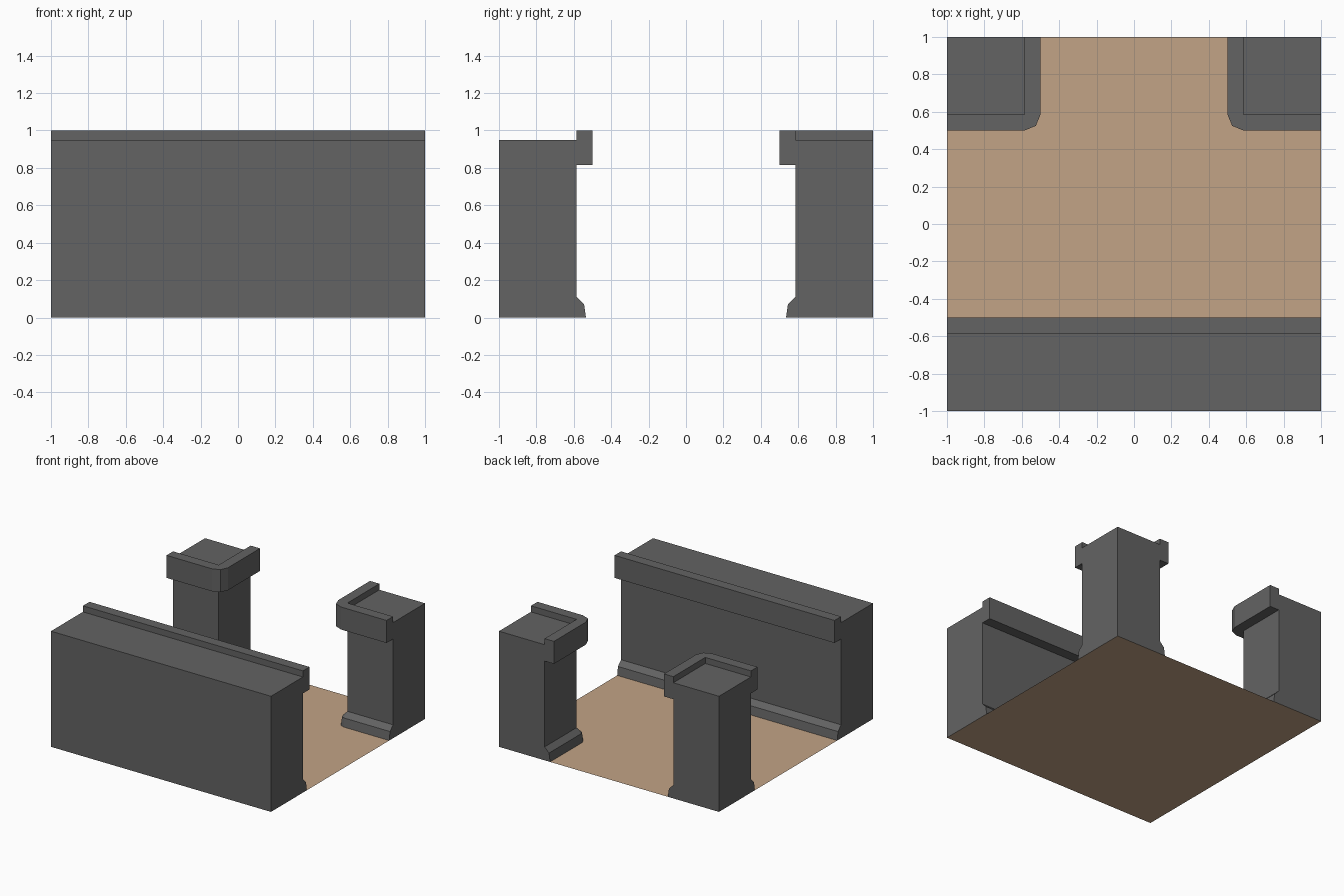
import bpy, bmesh
from mathutils import Vector

if "Cube" in bpy.data.objects:
    bpy.data.objects.remove(bpy.data.objects["Cube"])

# Wall face cross-section: (distance out from the core, height), top to bottom
PROFILE = [(0, .95), (0, 1), (.085, 1), (.085, .815), (0, .815),
           (0, .11), (.04, .07), (.05, 0)]
CORE = .585


def material(name, rgb):
    m = bpy.data.materials.new(name)
    m.diffuse_color = (*rgb, 1)
    m.use_nodes = True
    m.node_tree.nodes["Principled BSDF"].inputs["Base Color"].default_value = m.diffuse_color
    return m


STONE = material("dark_stone", (.125, .125, .125))
EARTH = material("tan_floor", (.54, .37, .24))


def finish(bm, name, mat):
    bmesh.ops.remove_doubles(bm, verts=bm.verts, dist=1e-4)
    bmesh.ops.recalc_face_normals(bm, faces=bm.faces)
    me = bpy.data.meshes.new(name)
    bm.to_mesh(me)
    bm.free()
    me.materials.append(mat)
    bpy.context.collection.objects.link(bpy.data.objects.new(name, me))


def trimmed_block(name, stations, backs):
    """Sweep PROFILE along (position, normal) stations and close the block
    through the back corners, listed from path end to path start."""
    bm = bmesh.new()

    def face(points):
        bm.faces.new([bm.verts.new(p) for p in points])

    rings = []
    for (x, y), n in stations:
        n = Vector(n).normalized()
        rings.append([(x + n.x * d, y + n.y * d, z) for d, z in PROFILE])
    # Moulded face; quads that meet at the corner pivot become triangles
    for a, b in zip(rings, rings[1:]):
        for i in range(len(PROFILE) - 1):
            quad = list(dict.fromkeys([a[i], b[i], b[i + 1], a[i + 1]]))
            if len(quad) > 2:
                face(quad)
    # End caps, outer walls and recessed top
    for ring, (x, y) in ((rings[0], backs[-1]), (rings[-1], backs[0])):
        face(ring + [(x, y, 0), (x, y, .95)])
    for a, b in zip(backs, backs[1:]):
        face([(*a, 0), (*b, 0), (*b, .95), (*a, .95)])
    top = list(dict.fromkeys([s[0] for s in stations] + backs))
    face([(x, y, .95) for x, y in top])
    finish(bm, name, STONE)


# Long wall across the front
trimmed_block("front_wall",
              [((-1, -CORE), (0, 1)), ((1, -CORE), (0, 1))],
              [(1, -1), (-1, -1)])

# Two back corner blocks with a faceted rounded moulding
for s, side in ((-1, "left"), (1, "right")):
    pivot = (s * CORE, CORE)
    trimmed_block("corner_block_" + side,
                  [((s, CORE), (0, -1)), (pivot, (0, -1)),
                   (pivot, (-s, -1)), (pivot, (-s, 0)),
                   ((s * CORE, 1), (-s, 0))],
                  [(s, 1)])

# Floor sheet
bm = bmesh.new()
bmesh.ops.create_grid(bm, x_segments=1, y_segments=1, size=1)
finish(bm, "floor", EARTH)
